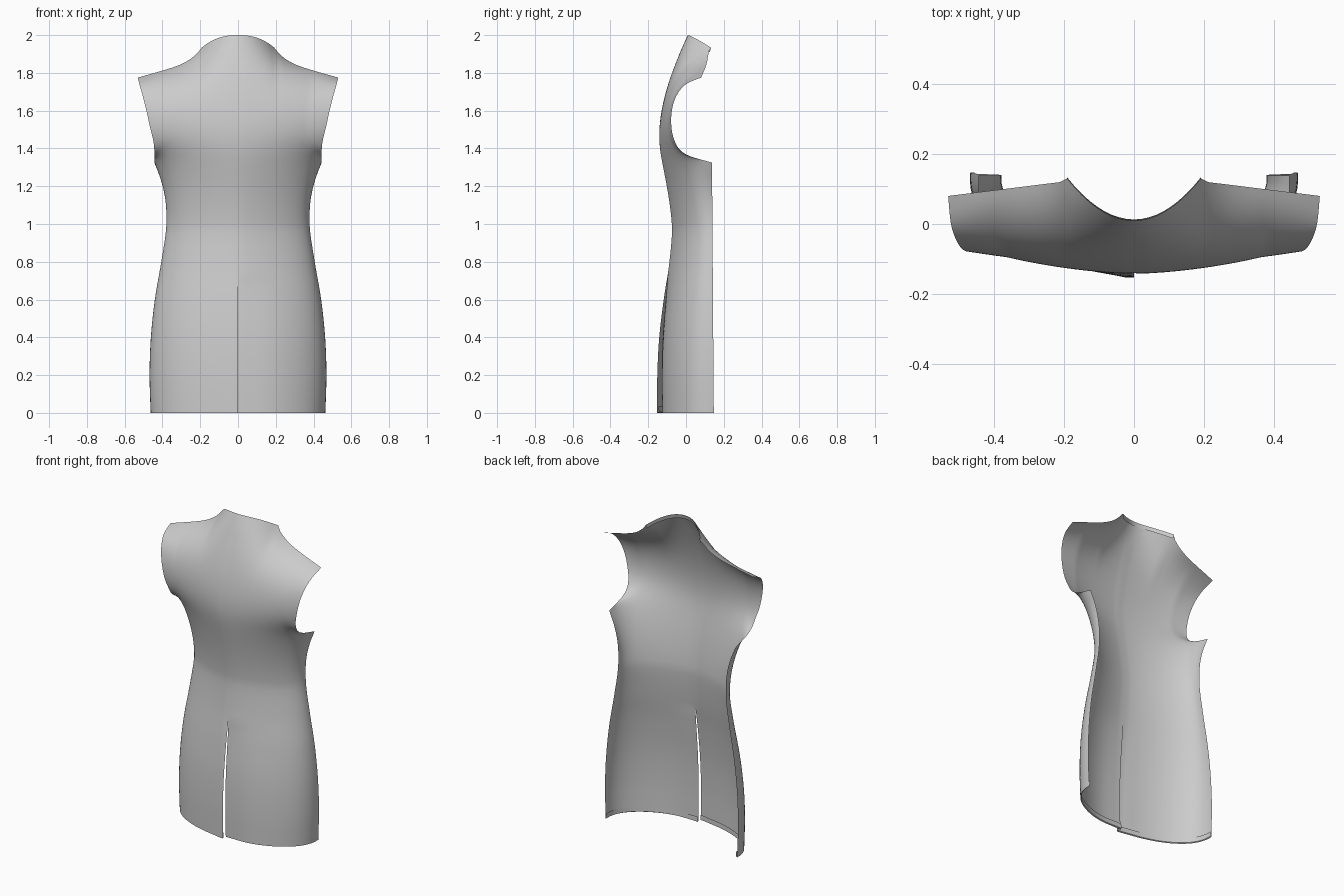
import bpy, bmesh, math
from mathutils import Vector

if "Cube" in bpy.data.objects:
    bpy.data.objects.remove(bpy.data.objects["Cube"])

COLS, STEPS, NECK = 25, 6, 9      # half-width columns, rows per span, neck corner column

# Body rows: height, half width, centre y
BODY = [(0, .462, -.148), (.2, .468, -.148), (.4, .461, -.139), (.6, .44, -.117),
        (.8, .406, -.089), (.98, .38, -.075), (1.13, .383, -.088),
        (1.25, .412, -.111), (1.325, .443, -.128)]
# Yoke rows: centre z, centre y, armhole edge x y z, side roundness
YOKE = [(1.37, -.137, .443, .03, 1.355, .6), (1.42, -.144, .443, -.03, 1.39, .3),
        (1.48, -.148, .448, -.06, 1.44, .1), (1.56, -.144, .465, -.077, 1.51, 0),
        (1.66, -.124, .485, -.075, 1.6, 0), (1.76, -.094, .505, -.05, 1.68, 0),
        (1.86, -.06, .522, 0, 1.74, 0)]
CORNER = len(BODY) - 1            # underarm row


def cross_section(zc, yc, ex, ey, ez, b):
    """Half cross-section from the centre line to the outer edge."""
    p0 = Vector((0, yc, zc))
    p1 = Vector((.42 * ex, yc + .003 + .005 * b, zc))
    flat = Vector((.74 * ex, yc + .33 * (ey - yc), zc + .7 * (ez - zc)))
    bent = Vector((1.03 * ex, yc + .1, zc + .7 * (ez - zc)))
    p2, p3 = flat.lerp(bent, b), Vector((ex, ey, ez))
    row = []
    for i in range(COLS + 1):
        t = i / COLS
        u = 1 - t
        row.append(p0 * u**3 + p1 * 3 * u * u * t + p2 * 3 * u * t * t + p3 * t**3)
    return row


def top_line():
    """Neckline up to the neck corner, then the shoulder seam."""
    row = []
    for i in range(COLS + 1):
        x = .53 * i / COLS
        if i <= NECK:
            n = i / NECK
            row.append(Vector((x, .01 + .12 * n**2, 2 - .065 * n**2.4)))
        else:
            f = (i - NECK) / (COLS - NECK)
            g = 1 - f
            row.append(Vector((x, .122 - .042 * f, 1.775 + .16 * (.6 * g + .4 * g**6))))
    return row


def spline(a, b, c, d, t):
    return .5 * (2 * b + (c - a) * t + (2 * a - 5 * b + 4 * c - d) * t**2
                 + (3 * b - a - 3 * c + d) * t**3)


# Loft the key rows into a half panel, keeping the underarm corner sharp
keys = [cross_section(z, y, w, .147 - .007 * z, z, 1) for z, w, y in BODY]
keys += [cross_section(*k) for k in YOKE] + [top_line()]
rows = []
for k in range(len(keys) - 1):
    quad = [keys[max(0, min(len(keys) - 1, k + o))] for o in (-1, 0, 1, 2)]
    for s in range(STEPS):
        row = [spline(*p, s / STEPS) for p in zip(*quad)]
        if CORNER - 1 <= k <= CORNER:
            row[-1] = quad[1][-1].lerp(quad[2][-1], s / STEPS)
        rows.append(row)
rows.append(keys[-1])

# Even out the cloth vertically, leaving the outer edges in place
START = 5 * STEPS
for _ in range(110):
    old = [[p.copy() for p in r] for r in rows]
    for r in range(START, len(rows) - 1):
        for i in range(COLS):
            w = .5 * min(1, (COLS - i) / 7) * min(1, (r - START) / 14)
            w *= min(1, (len(rows) - 1 - r) / 8)
            rows[r][i] = old[r][i].lerp((old[r - 1][i] + old[r + 1][i]) / 2, w)
for row in rows[:-6]:
    row[0].y += .002              # fine centre seam

# Turned-up hem on the inside
hem = []
for h, inset in ((.035, .008), (.004, .009)):
    hem.append([Vector((p.x * (1 - inset * 1.6), p.y + inset * (1 - i / COLS), h))
                for i, p in enumerate(rows[0])])
rows = hem + rows


def add_grid(bm, grid, flip):
    vs = [[bm.verts.new(p) for p in r] for r in grid]
    for a, b in zip(vs, vs[1:]):
        for i in range(len(a) - 1):
            f = [a[i], a[i + 1], b[i + 1], b[i]]
            bm.faces.new(f[::-1] if flip else f)


def make_object(name, grids):
    bm = bmesh.new()
    for grid, flip in grids:
        add_grid(bm, grid, flip)
    bmesh.ops.remove_doubles(bm, verts=bm.verts, dist=.0002)
    me = bpy.data.meshes.new(name)
    bm.to_mesh(me)
    bm.free()
    ob = bpy.data.objects.new(name, me)
    bpy.context.collection.objects.link(ob)
    bpy.context.view_layer.objects.active = ob
    ob.select_set(True)
    bpy.ops.object.shade_smooth_by_angle(angle=math.radians(50))
    ob.select_set(False)


def half(side):
    """One side; the slit lets the left edge lap over the right one."""
    out = []
    for row in rows:
        k = max(0, 1 - row[0].z / .72)
        shift, width = (.023 * k**.5, .13) if side > 0 else (-.007 * k**.5, .05)
        out.append([Vector((p.x * side, p.y + shift * math.exp(-(p.x / width)**2), p.z))
                    for p in row])
    return out


make_object("garment_panel", [(half(1), False), (half(-1), True)])

# Narrow facing inside the neckline
neck = keys[-1][:NECK + 1]
facing = [[p + Vector((0, .003, -.002)) for p in neck],
          [p + Vector((0, -.004, -.025)) for p in neck]]
mirrored = [[Vector((-p.x, p.y, p.z)) for p in r] for r in facing]
make_object("neck_facing", [(facing, False), (mirrored, True)])
